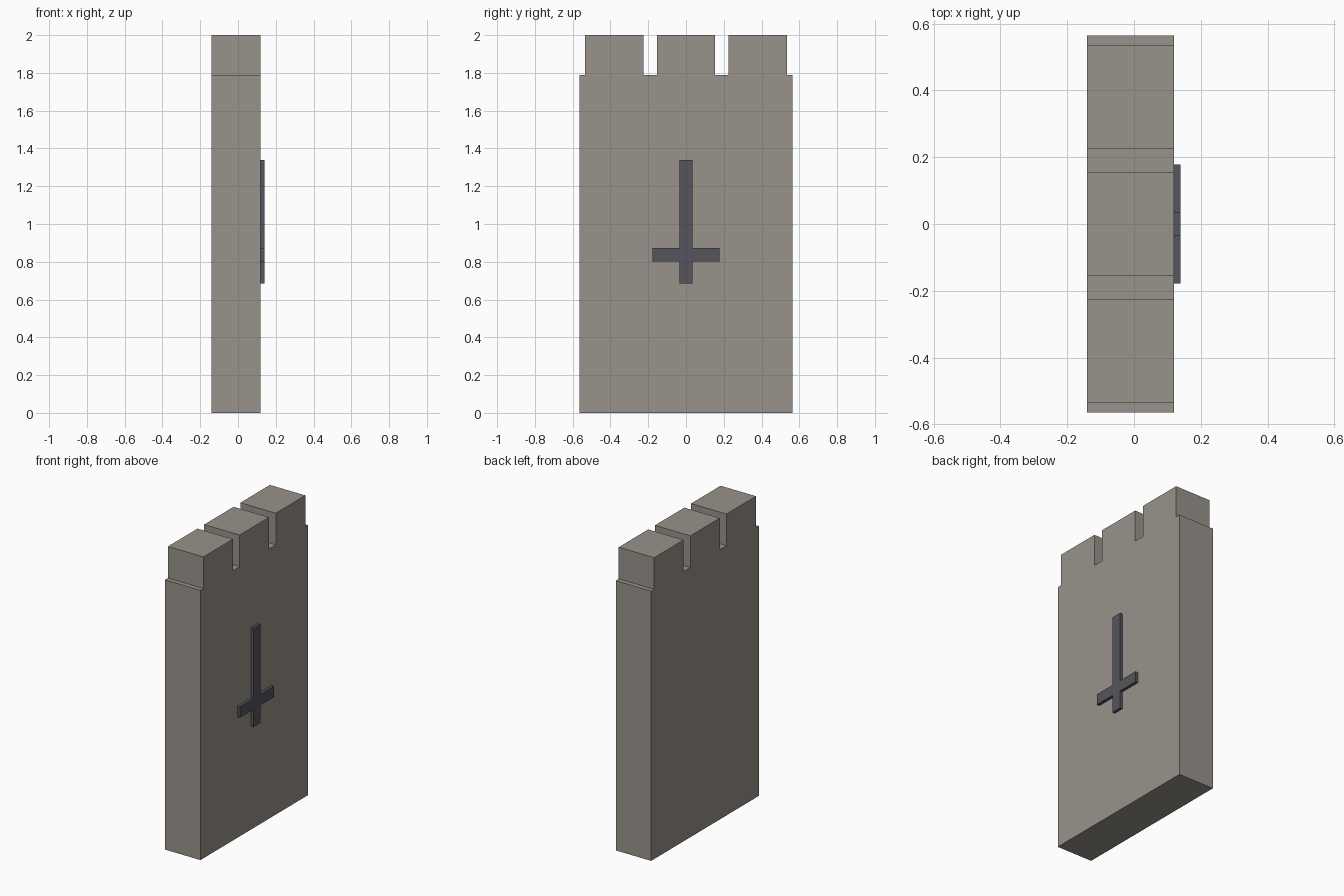
import bpy, bmesh

if "Cube" in bpy.data.objects:
    bpy.data.objects.remove(bpy.data.objects["Cube"])


def material(name, rgb):
    m = bpy.data.materials.new(name)
    m.diffuse_color = (*rgb, 1)
    m.use_nodes = True
    m.node_tree.nodes["Principled BSDF"].inputs["Base Color"].default_value = m.diffuse_color
    return m


def extrude_profile(name, half, x0, x1, mat):
    """Mirror a half outline (y, z) across y = 0 and extrude it from x0 to x1."""
    outline = half + [(-y, z) for y, z in reversed(half)]
    bm = bmesh.new()
    face = bm.faces.new([bm.verts.new((x0, y, z)) for y, z in outline])
    ext = bmesh.ops.extrude_face_region(bm, geom=[face])
    moved = [g for g in ext["geom"] if isinstance(g, bmesh.types.BMVert)]
    bmesh.ops.translate(bm, verts=moved, vec=(x1 - x0, 0, 0))
    bmesh.ops.recalc_face_normals(bm, faces=bm.faces)
    bmesh.ops.triangulate(bm, faces=[f for f in bm.faces if len(f.verts) > 4])
    mesh = bpy.data.meshes.new(name)
    bm.to_mesh(mesh)
    bm.free()
    mesh.materials.append(mat)
    obj = bpy.data.objects.new(name, mesh)
    bpy.context.collection.objects.link(obj)
    return obj


stone = material("warm grey stone", (0.314, 0.287, 0.255))
iron = material("dark slate", (0.089, 0.089, 0.107))

# Slab with three blocks along the top
ledge, top = 1.79, 2.0
slab_half = [(0.565, 0), (0.565, ledge), (0.534, ledge), (0.534, top),
             (0.225, top), (0.225, ledge), (0.154, ledge), (0.154, top)]
extrude_profile("stone_slab", slab_half, -0.14, 0.12, stone)

# Raised inverted cross on the +x face
cross_half = [(0.035, 0.686), (0.035, 0.802), (0.178, 0.802),
              (0.178, 0.874), (0.035, 0.874), (0.035, 1.34)]
extrude_profile("raised_cross", cross_half, 0.12, 0.139, iron)
